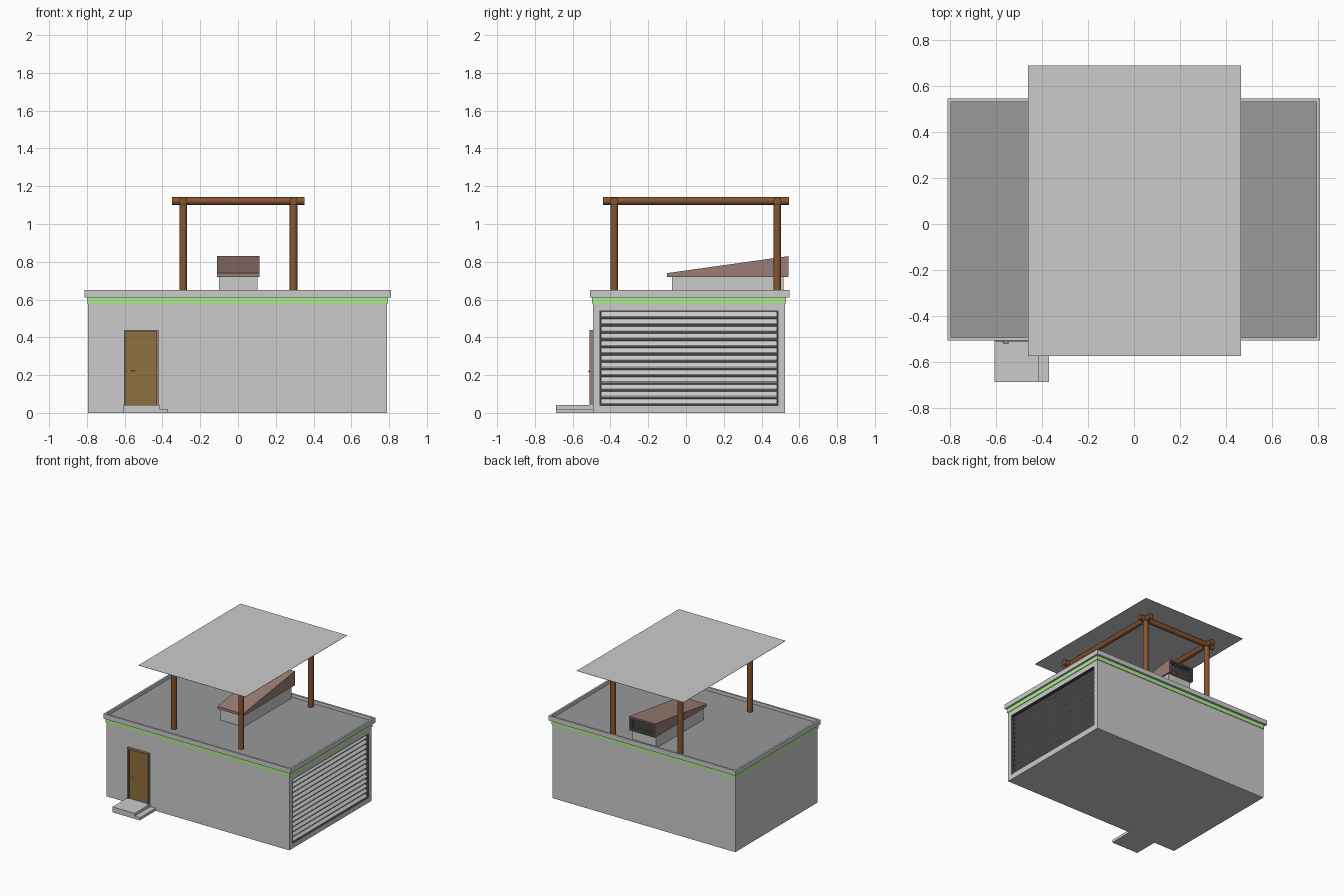
import bpy, bmesh, math
from mathutils import Vector

if "Cube" in bpy.data.objects:
    bpy.data.objects.remove(bpy.data.objects["Cube"])


def material(name, rgb):
    m = bpy.data.materials.new(name)
    m.diffuse_color = (*rgb, 1)
    m.use_nodes = True
    m.node_tree.nodes["Principled BSDF"].inputs["Base Color"].default_value = m.diffuse_color
    return m


GREEN = material("green_paint", (0.42, 0.85, 0.27))
ROOF = material("roof_felt", (0.32, 0.32, 0.32))
LOG = material("log_brown", (0.24, 0.09, 0.03))
DOOR = material("door_wood", (0.28, 0.16, 0.05))
TRIM = material("brown_trim", (0.33, 0.21, 0.18))
DARK = material("dark_recess", (0.06, 0.06, 0.06))
METAL = material("handle_metal", (0.85, 0.8, 0.7))


def finish(name, bm, *mats):
    bmesh.ops.recalc_face_normals(bm, faces=bm.faces)
    me = bpy.data.meshes.new(name)
    bm.to_mesh(me)
    bm.free()
    for m in mats:
        me.materials.append(m)
    ob = bpy.data.objects.new(name, me)
    bpy.context.collection.objects.link(ob)
    return ob


def box_bm(x, y, z):
    bm = bmesh.new()
    bmesh.ops.create_cube(bm, size=1)
    for v in bm.verts:
        v.co = [r[0] if c < 0 else r[1] for c, r in zip(v.co, (x, y, z))]
    return bm


def box(name, x, y, z, *mats):
    return finish(name, box_bm(x, y, z), *mats)


def recess(bm, normal, ranges, push):
    """Inset the face looking along normal to the given rectangle and push it in."""
    bm.normal_update()
    face = max(bm.faces, key=lambda f: f.normal.dot(Vector(normal)))
    mid = face.calc_center_median()
    bmesh.ops.inset_individual(bm, faces=[face], thickness=0.005)
    for v in face.verts:
        for axis, (lo, hi) in ranges.items():
            v.co[axis] = lo if v.co[axis] < mid[axis] else hi
    new = bmesh.ops.inset_individual(bm, faces=[face], thickness=0)["faces"]
    bmesh.ops.translate(bm, verts=face.verts, vec=Vector(normal) * -push)
    for f in new + [face]:
        f.material_index = 1


def rod(name, a, b, r, mat, sides=16):
    a, b = Vector(a), Vector(b)
    bm = bmesh.new()
    bmesh.ops.create_cone(bm, cap_ends=True, segments=sides, radius1=r, radius2=r,
                          depth=(b - a).length)
    rot = Vector((0, 0, 1)).rotation_difference(b - a).to_matrix().to_4x4()
    bmesh.ops.transform(bm, matrix=rot, verts=bm.verts)
    bmesh.ops.translate(bm, verts=bm.verts, vec=(a + b) / 2)
    ob = finish(name, bm, mat)
    bpy.context.view_layer.objects.active = ob
    ob.select_set(True)
    bpy.ops.object.shade_smooth_by_angle(angle=math.radians(40))
    ob.select_set(False)
    return ob


# Main walls with the shutter opening on the right
bm = box_bm((-0.795, 0.79), (-0.492, 0.525), (0, 0.615))
recess(bm, (1, 0, 0), {1: (-0.455, 0.487), 2: (0.04, 0.54)}, 0.035)
finish("walls", bm, None, DARK)

# Tilted shutter slats
n, pitch = 13, 0.5 / 13
bm = bmesh.new()
for i in range(n):
    z = 0.04 + pitch * i
    prof = [(0.784, z + 0.004), (0.784, z + 0.010), (0.762, z + 0.034), (0.762, z + 0.028)]
    ends = [[bm.verts.new((x, y, h)) for x, h in prof] for y in (-0.45, 0.482)]
    bm.faces.new(ends[0])
    bm.faces.new(ends[1][::-1])
    for k in range(4):
        j = (k + 1) % 4
        bm.faces.new((ends[0][k], ends[1][k], ends[1][j], ends[0][j]))
finish("shutter_slats", bm)

# Green stripe and roof parapet with recessed roof
box("green_stripe", (-0.8, 0.795), (-0.497, 0.53), (0.58, 0.614), GREEN)
bm = box_bm((-0.812, 0.81), (-0.508, 0.547), (0.612, 0.65))
recess(bm, (0, 0, 1), {0: (-0.797, 0.795), 1: (-0.493, 0.532)}, 0.025)
for f in bm.faces:
    if abs(f.normal.z) < 0.5:
        f.material_index = 0
finish("roof_parapet", bm, None, ROOF)

# Door with frame, panel and handle
bm = box_bm((-0.603, -0.42), (-0.512, -0.485), (0.04, 0.44))
recess(bm, (0, -1, 0), {0: (-0.592, -0.431), 2: (0.042, 0.429)}, 0.01)
finish("door", bm, TRIM, DOOR)
rod("door_handle", (-0.57, -0.515, 0.22), (-0.545, -0.515, 0.22), 0.004, METAL, 8)
rod("door_handle_stem", (-0.568, -0.515, 0.22), (-0.568, -0.5, 0.22), 0.004, METAL, 8)

# Door landing and side step
box("door_landing", (-0.608, -0.415), (-0.688, -0.49), (0, 0.043))
box("door_step", (-0.415, -0.37), (-0.688, -0.49), (0, 0.021))

# Canopy of logs with a thin sheet
XS, YS = (-0.29, 0.294), (-0.38, 0.483)
for x in XS:
    for y in YS:
        rod("canopy_post", (x, y, 0.62), (x, y, 1.143), 0.021, LOG)
for y in YS:
    rod("canopy_cross_beam", (-0.35, y, 1.121), (0.352, y, 1.121), 0.021, LOG)
for x in XS:
    rod("canopy_long_beam", (x, -0.44, 1.122), (x, 0.545, 1.122), 0.021, LOG)
box("canopy_sheet", (-0.462, 0.465), (-0.575, 0.69), (1.147, 1.149))

# Roof vent: base, sloping hood with open back
box("vent_base", (-0.1, 0.103), (-0.075, 0.517), (0.62, 0.722))
bm = box_bm((-0.11, 0.114), (-0.1, 0.542), (0.72, 0.83))
for v in bm.verts:
    if v.co.y < 0 and v.co.z > 0.8:
        v.co.z = 0.74
recess(bm, (0, 1, 0), {0: (-0.1, 0.104), 2: (0.728, 0.82)}, 0.05)
finish("vent_hood", bm, TRIM, DARK)

# Diagonal grille bars clipped to the hood opening
x0, x1, z0, z1 = -0.1, 0.104, 0.728, 0.82
h, w, gap = z1 - z0, x1 - x0, 0.026
for i in range(-3, int(w / gap) + 1):
    lo, hi = max(0, -i * gap), min(h, w - i * gap)
    if hi - lo < 0.01:
        continue
    for flip in (False, True):
        pts = []
        for t in (lo, hi):
            u = i * gap + t
            pts.append((x1 - u if flip else x0 + u, 0.535, z0 + t))
        rod("vent_grille_bar", *pts, 0.002, None, 6)
